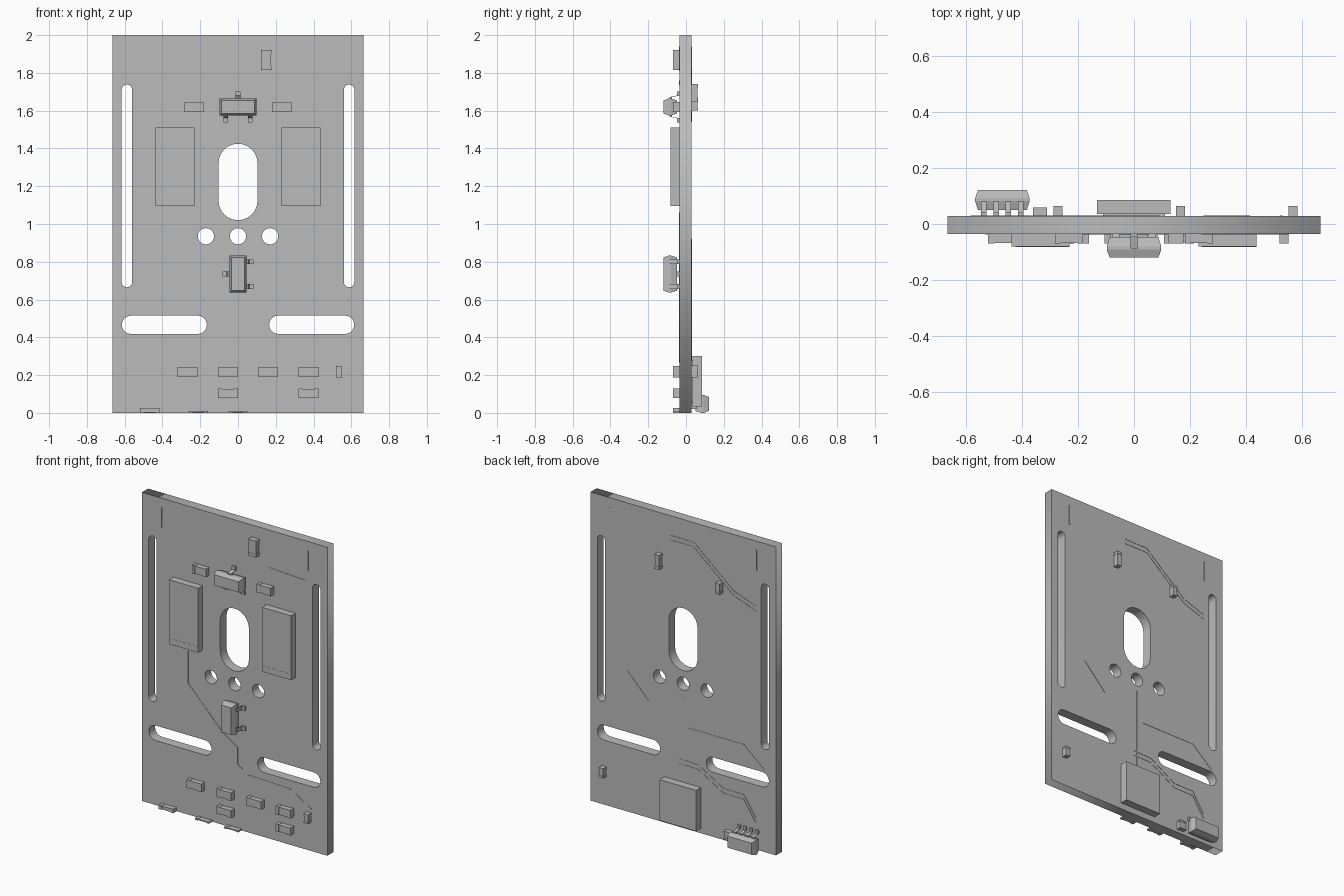
import bpy, bmesh, math
from mathutils import Vector, Matrix

cube = bpy.data.objects.get("Cube")
if cube:
    bpy.data.objects.remove(cube)

grey = bpy.data.materials.new("plain grey")
grey.use_nodes = True
COLOUR = (0.5, 0.5, 0.5, 1)
grey.diffuse_color = COLOUR
grey.node_tree.nodes["Principled BSDF"].inputs["Base Color"].default_value = COLOUR

# Board faces: side -1 is the front, +1 the back
FACE = {-1: -0.035, 1: 0.029}


def finish(bm, name):
    bmesh.ops.recalc_face_normals(bm, faces=bm.faces)
    mesh = bpy.data.meshes.new(name)
    bm.to_mesh(mesh)
    bm.free()
    mesh.materials.append(grey)
    obj = bpy.data.objects.new(name, mesh)
    bpy.context.collection.objects.link(obj)
    return obj


def on_board(side, x, z, h):
    return Vector((x, FACE[side] + side * h, z))


def add_box(bm, side, x0, x1, z0, z1, h0, h1):
    centre = on_board(side, (x0 + x1) / 2, (z0 + z1) / 2, (h0 + h1) / 2)
    scale = Matrix.Diagonal((x1 - x0, h1 - h0, z1 - z0, 1))
    bmesh.ops.create_cube(bm, size=1, matrix=Matrix.Translation(centre) @ scale)


def add_loft(bm, rings):
    rings = [[bm.verts.new(p) for p in ring] for ring in rings]
    n = len(rings[0])
    for a, b in zip(rings, rings[1:]):
        for i in range(n):
            j = (i + 1) % n
            bm.faces.new((a[i], a[j], b[j], b[i]))
    bm.faces.new(rings[0])
    bm.faces.new(rings[-1])


# Two-terminal part: body with slightly larger end caps
def chip_part(name, side, x0, x1, z0, z1, h=0.035):
    bm = bmesh.new()
    e = 0.002
    add_box(bm, side, x0 + e, x1 - e, z0 + e, z1 - e, 0, h - e)
    if x1 - x0 > z1 - z0:
        cap = (x1 - x0) * 0.2
        add_box(bm, side, x0, x0 + cap, z0, z1, 0, h)
        add_box(bm, side, x1 - cap, x1, z0, z1, 0, h)
    else:
        cap = (z1 - z0) * 0.2
        add_box(bm, side, x0, x1, z0, z0 + cap, 0, h)
        add_box(bm, side, x0, x1, z1 - cap, z1, 0, h)
    finish(bm, name)


# Moulded package with tapered walls
def package(name, side, x0, x1, z0, z1, h0, h1):
    bm = bmesh.new()
    rings = []
    for t, inset in ((0, 0.01), (0.45, 0), (0.6, 0), (1, 0.01)):
        h = h0 + (h1 - h0) * t
        rings.append([on_board(side, x, z, h) for x, z in (
            (x0 + inset, z0 + inset), (x1 - inset, z0 + inset),
            (x1 - inset, z1 - inset), (x0 + inset, z1 - inset))])
    add_loft(bm, rings)
    finish(bm, name)


# Bent lead running from the package wall down to the board
def lead(name, side, x, z, dx, dz, width=0.026):
    bm = bmesh.new()
    path = ((-0.01, 0.04), (0.012, 0.04), (0.02, 0.0), (0.042, 0.0))
    rings = []
    for out, h in path:
        rings.append([on_board(side, x + dx * out + dz * w, z + dz * out + dx * w, h + t)
                      for w, t in ((-width / 2, 0), (width / 2, 0),
                                   (width / 2, 0.012), (-width / 2, 0.012))])
    add_loft(bm, rings)
    finish(bm, name)


# Thin copper track following a path
def track(name, side, points, width=0.008):
    bm = bmesh.new()
    for (ax, az), (bx, bz) in zip(points, points[1:]):
        d = Vector((bx - ax, 0, bz - az))
        n = Vector((-d.z, 0, d.x)).normalized() * width / 2
        rings = []
        for h in (0, 0.002):
            a, b = on_board(side, ax, az, h), on_board(side, bx, bz, h)
            rings.append([a - n, b - n, b + n, a + n])
        add_loft(bm, rings)
    finish(bm, name)


# Rounded slot outline; equal width and height gives a circle
def slot(x0, x1, z0, z1, steps=12):
    r = min(x1 - x0, z1 - z0) / 2
    cx, cz = (x0 + x1) / 2, (z0 + z1) / 2
    ex, ez = (x1 - x0) / 2 - r, (z1 - z0) / 2 - r
    start = 0 if ez > 0 else -math.pi / 2
    pts = []
    for sign in (1, -1):
        for i in range(steps + (ex + ez > 1e-4)):
            a = start + math.pi * i / steps + (math.pi if sign < 0 else 0)
            pts.append((cx + sign * ex + r * math.cos(a), cz + sign * ez + r * math.sin(a)))
    return pts


# Circuit board with slots and holes
outlines = [[(-0.665, 0), (0.665, 0), (0.665, 2), (-0.665, 2)], slot(-0.103, 0.103, 1.02, 1.425)]
for s in (-1, 1):
    outlines.append(slot(s * 0.588 - 0.028, s * 0.588 + 0.028, 0.665, 1.738))
    outlines.append(slot(s * 0.39 - 0.225, s * 0.39 + 0.225, 0.418, 0.515))
HOLES = (-0.17, 0, 0.17)
for x in HOLES:
    outlines.append(slot(x - 0.043, x + 0.043, 0.892, 0.978))
curve = bpy.data.curves.new("board_outline", 'CURVE')
curve.dimensions, curve.fill_mode = '2D', 'BOTH'
curve.extrude = (FACE[1] - FACE[-1]) / 2
for outline in outlines:
    spline = curve.splines.new('POLY')
    spline.points.add(len(outline) - 1)
    for point, (x, z) in zip(spline.points, outline):
        point.co = (x, z, 0, 1)
    spline.use_cyclic_u = True
helper = bpy.data.objects.new("board_outline", curve)
bpy.context.collection.objects.link(helper)
bpy.context.view_layer.update()
flat = bpy.data.meshes.new_from_object(helper.evaluated_get(bpy.context.evaluated_depsgraph_get()))
bpy.data.objects.remove(helper)
bm = bmesh.new()
bm.from_mesh(flat)
bmesh.ops.remove_doubles(bm, verts=bm.verts, dist=1e-5)
bmesh.ops.transform(bm, verts=bm.verts, matrix=Matrix.Translation(
    (0, (FACE[1] + FACE[-1]) / 2, 0)) @ Matrix.Rotation(math.pi / 2, 4, 'X'))
finish(bm, "circuit_board")

# Front: power diodes with a terminal strip
for s, label in ((-1, "right"), (1, "left")):
    bm = bmesh.new()
    cx = s * 0.333
    add_box(bm, -1, cx - 0.104, cx + 0.104, 1.095, 1.512, 0, 0.046)
    add_box(bm, -1, cx - 0.09, cx + 0.104, 1.13, 1.134, 0.046, 0.047)
    finish(bm, label + "_large_block")
    chip_part(label + "_upper_resistor", -1, s * 0.232 - 0.05, s * 0.232 + 0.05, 1.592, 1.645)

# Front: three-lead packages
package("upper_transistor", -1, -0.097, 0.097, 1.575, 1.664, 0.012, 0.085)
lead("upper_transistor_top_lead", -1, 0, 1.66, 0, 1)
package("lower_transistor", -1, -0.045, 0.045, 0.637, 0.833, 0.012, 0.085)
lead("lower_transistor_side_lead", -1, -0.041, 0.735, -1, 0)
for s in (-1, 1):
    lead("upper_transistor_lead", -1, s * 0.065, 1.58, 0, -1)
    lead("lower_transistor_lead", -1, 0.041, 0.735 + s * 0.065, 1, 0)

# Front: small parts
chip_part("top_capacitor", -1, 0.122, 0.177, 1.815, 1.922)
for x in (-0.267, -0.053, 0.16, 0.372):
    chip_part("lower_row_part", -1, x - 0.053, x + 0.053, 0.19, 0.243)
for x in (-0.053, 0.372):
    chip_part("second_row_part", -1, x - 0.053, x + 0.053, 0.08, 0.128)
chip_part("corner_part", -1, 0.518, 0.55, 0.187, 0.247)
chip_part("edge_part", -1, -0.52, -0.415, 0, 0.026)
for x in (-0.21, 0):
    chip_part("edge_part", -1, x - 0.05, x + 0.05, 0, 0.011)

# Back: module, edge chip and small parts
bm = bmesh.new()
add_box(bm, 1, -0.132, 0.13, 0.035, 0.3, 0.006, 0.056)
add_box(bm, 1, -0.11, 0.11, 0.055, 0.28, 0, 0.006)
finish(bm, "main_module")
package("edge_chip", 1, -0.566, -0.372, 0, 0.095, 0.02, 0.092)
for i in range(4):
    lead("edge_chip_lead", 1, -0.535 + i * 0.0437, 0.09, 0, 1, 0.02)
chip_part("edge_chip_neighbour", 1, -0.36, -0.31, 0.02, 0.075, 0.03)
chip_part("upper_back_part", 1, 0.149, 0.181, 1.645, 1.74)
chip_part("middle_back_part", 1, -0.286, -0.254, 1.6, 1.67)
chip_part("lower_back_part", 1, 0.55, 0.582, 0.187, 0.25)

# Copper tracks
track("front_main_track", -1, ((-0.335, 1.06), (-0.335, 0.85), (-0.09, 0.6), (0.02, 0.53),
                               (0.02, 0.42), (0.1, 0.37), (0.4, 0.36), (0.55, 0.27)))
track("front_upper_track", -1, ((0.24, 1.755), (0.51, 1.74)))
for s in (-1, 1):
    track("front_corner_mark", -1, ((s * 0.525, 1.81), (s * 0.525, 1.94)))
    track("back_corner_mark", 1, ((s * 0.525, 1.81), (s * 0.525, 1.94)))
track("back_centre_track", 1, ((0, 0.855), (0, 0.3)))
track("back_side_track", 1, ((-0.04, 0.655), (-0.435, 0.655), (-0.58, 0.53)))
track("back_diagonal_track", 1, ((0.41, 0.92), (0.25, 0.755)))
for d in (0, 0.03):
    track("back_lower_track", 1, ((0.03, 0.44 - d), (-0.11, 0.435 - d), (-0.29, 0.33 - d),
                                  (-0.435, 0.33 - d), (-0.52, 0.2 - d)))
    track("back_upper_track", 1, ((0.09, 1.87 - d), (-0.075, 1.87 - d),
                                  (-0.363, 1.63 - d), (-0.52, 1.575 - d)))
